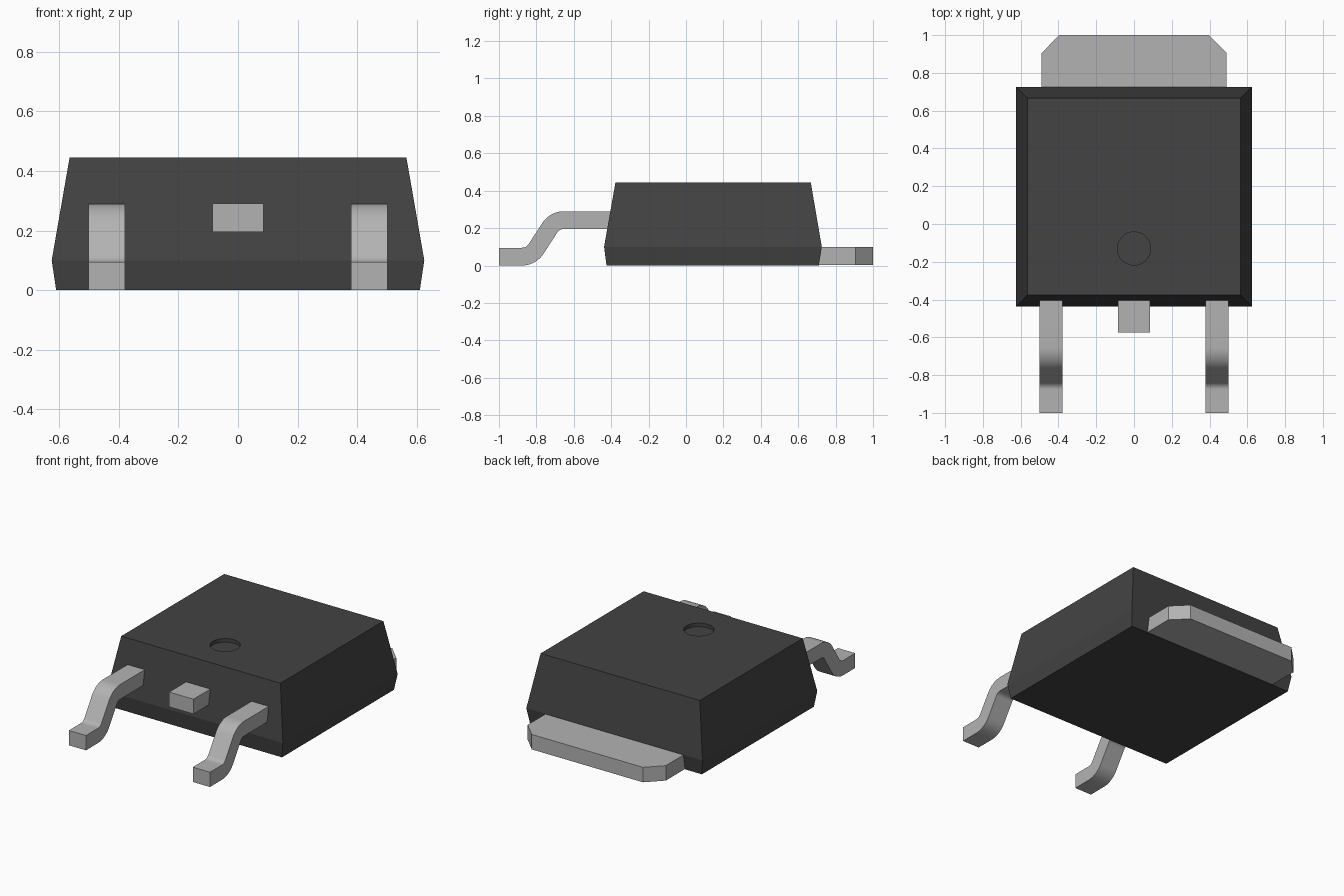
import bpy, bmesh, math
from mathutils import Vector

cube = bpy.data.objects.get("Cube")
if cube:
    bpy.data.objects.remove(cube, do_unlink=True)


def make_material(name, value):
    mat = bpy.data.materials.new(name)
    mat.use_nodes = True
    colour = (value, value, value, 1)
    mat.diffuse_color = colour
    mat.node_tree.nodes["Principled BSDF"].inputs["Base Color"].default_value = colour
    return mat


plastic = make_material("black plastic", 0.056)
metal = make_material("grey metal", 0.45)


def loft(name, rings, mat, smooth=False):
    """Capped skin through rings that share a point count."""
    bm = bmesh.new()
    loops = [[bm.verts.new(p) for p in ring] for ring in rings]
    n = len(loops[0])
    for a, b in zip(loops, loops[1:]):
        for i in range(n):
            j = (i + 1) % n
            bm.faces.new((a[i], a[j], b[j], b[i]))
    bm.faces.new(loops[0])
    bm.faces.new(loops[-1])
    bmesh.ops.recalc_face_normals(bm, faces=bm.faces)
    mesh = bpy.data.meshes.new(name)
    bm.to_mesh(mesh)
    bm.free()
    mesh.materials.append(mat)
    obj = bpy.data.objects.new(name, mesh)
    bpy.context.collection.objects.link(obj)
    if smooth:
        bpy.ops.object.select_all(action='DESELECT')
        obj.select_set(True)
        bpy.context.view_layer.objects.active = obj
        bpy.ops.object.shade_smooth_by_angle(angle=math.radians(30))
    return obj


def rectangle(x, y0, y1, z):
    return [(-x, y0, z), (x, y0, z), (x, y1, z), (-x, y1, z)]


# Moulded body with drafted sides
body = loft("body", [rectangle(0.61, -0.425, 0.71, 0),
                     rectangle(0.625, -0.438, 0.726, 0.1),
                     rectangle(0.565, -0.377, 0.667, 0.445)], plastic)

# Round index dimple cut into the top
dimple = [[(0.088 * math.cos(math.tau * i / 48),
            -0.13 + 0.088 * math.sin(math.tau * i / 48), z) for i in range(48)]
          for z in (0.422, 0.5)]
cutter = loft("dimple_cutter", dimple, plastic)
cutter.hide_render = True
cutter.hide_set(True)
cut = body.modifiers.new("dimple", 'BOOLEAN')
cut.operation = 'DIFFERENCE'
cut.solver = 'EXACT'
cut.object = cutter

# Rear tab with chamfered corners
tab = [(-0.49, 0.69), (0.49, 0.69), (0.49, 0.905),
       (0.395, 1), (-0.395, 1), (-0.49, 0.905)]
loft("rear_tab", [[(x, y, z) for x, y in tab] for z in (0.002, 0.098)], metal)

# Cropped middle lead
loft("middle_lead", [rectangle(0.086, -0.575, -0.35, z) for z in (0.195, 0.29)], metal)

# Side view outline of a lead: flat, arc down, slope, arc out, flat
HALF, RADIUS, SLOPE = 0.0475, 0.09, math.radians(57)
HIGH, LOW = 0.2425, 0.0475
tangent = RADIUS * math.tan(SLOPE / 2)
run = (HIGH - LOW) / 2 / math.tan(SLOPE)
y_high = -0.765 + run + tangent
y_low = -0.765 - run - tangent


def lead_edge(side):
    points = [Vector((-0.35, HIGH + side * HALF))]
    for i in range(11):
        a = SLOPE * i / 10
        r = RADIUS + side * HALF
        points.append(Vector((y_high - r * math.sin(a), HIGH - RADIUS + r * math.cos(a))))
    for i in range(11):
        a = SLOPE * (1 - i / 10)
        r = RADIUS - side * HALF
        points.append(Vector((y_low + r * math.sin(a), LOW + RADIUS - r * math.cos(a))))
    points.append(Vector((-1, LOW + side * HALF)))
    return points


outline = lead_edge(1) + lead_edge(-1)[::-1]
for name, x in (("right_lead", -0.44), ("left_lead", 0.44)):
    loft(name, [[(x + dx, p.x, p.y) for p in outline] for dx in (-0.061, 0.061)],
         metal, smooth=True)
